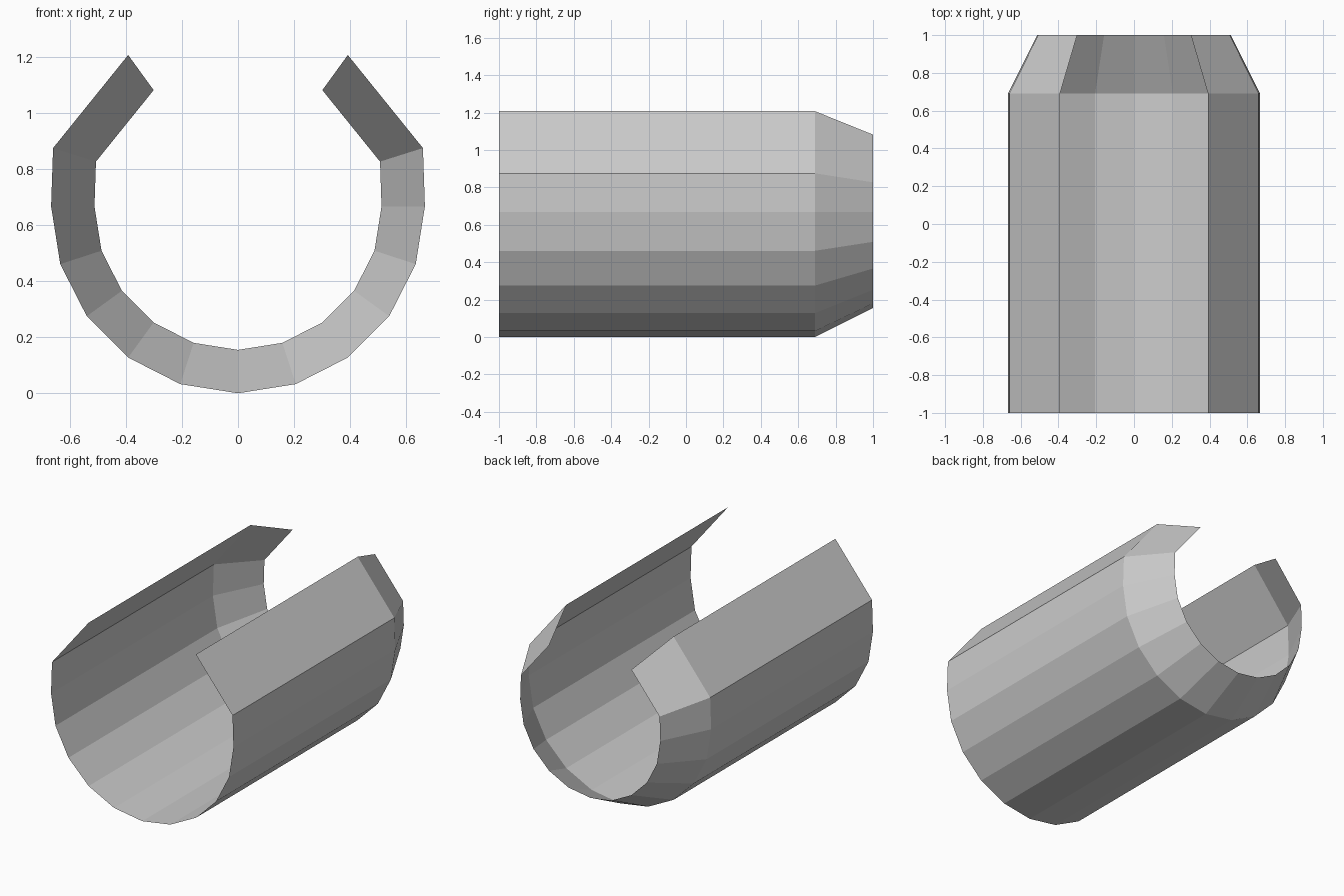
import bpy, bmesh, math

if "Cube" in bpy.data.objects:
    bpy.data.objects.remove(bpy.data.objects["Cube"])

R, ZC = 0.667, 0.667          # shell radius and axis height
TAPER = 0.768                 # narrowing of the back rim

# Right half of the cross-section: 18 degree steps, then a flat flap leaning in
half = [(R * math.sin(math.radians(a)), -R * math.cos(math.radians(a)))
        for a in range(0, 91, 18)]
half += [(0.66, 0.208), (0.392, 0.54)]
profile = [(-x, z) for x, z in reversed(half[1:])] + half

# Rings along the length: straight barrel, then tapered back end
bm = bmesh.new()
rings = [[bm.verts.new((x * s, y, ZC + z * s)) for x, z in profile]
         for y, s in ((-1, 1), (0.69, 1), (1, TAPER))]
for a, b in zip(rings, rings[1:]):
    for i in range(len(profile) - 1):
        bm.faces.new((a[i], a[i + 1], b[i + 1], b[i]))

# Make sure the faces point outward
bm.normal_update()
bottom = min(bm.faces, key=lambda f: f.calc_center_median().z)
if bottom.normal.z > 0:
    bmesh.ops.reverse_faces(bm, faces=bm.faces[:])

mesh = bpy.data.meshes.new("open_shell")
bm.to_mesh(mesh)
bm.free()
bpy.context.collection.objects.link(bpy.data.objects.new("open_shell", mesh))
